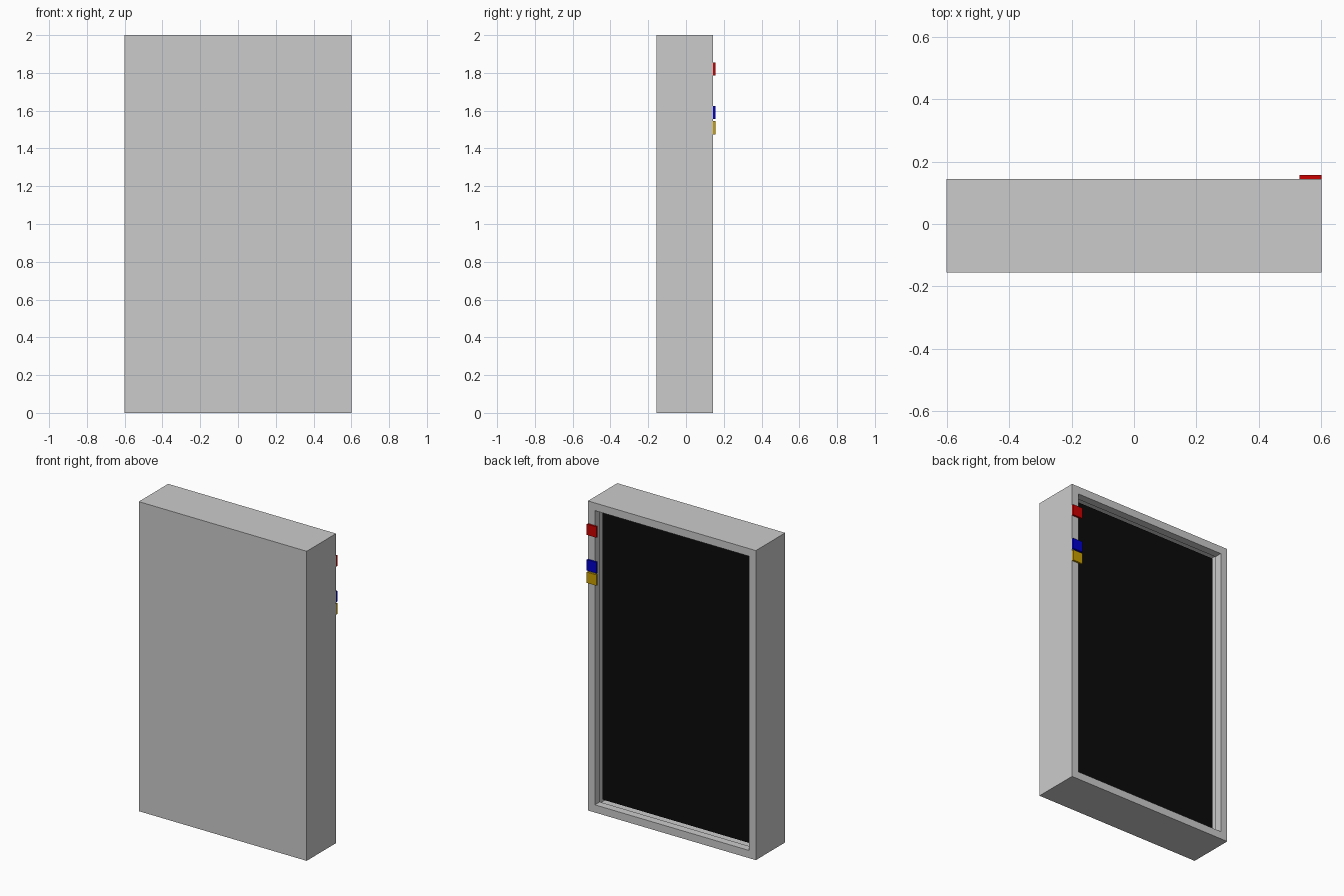
import bpy, bmesh
from mathutils import Matrix, Vector

if "Cube" in bpy.data.objects:
    bpy.data.objects.remove(bpy.data.objects["Cube"])

W, H = 1.2, 2.0
FRONT, BACK = -0.156, 0.144
BORDER, RECESS = 0.07, 0.05


def material(name, rgb):
    m = bpy.data.materials.new(name)
    m.diffuse_color = (*rgb, 1)
    m.use_nodes = True
    m.node_tree.nodes["Principled BSDF"].inputs["Base Color"].default_value = m.diffuse_color
    return m


def finish(bm, name, mat=None):
    mesh = bpy.data.meshes.new(name)
    bm.to_mesh(mesh)
    bm.free()
    if mat:
        mesh.materials.append(mat)
    ob = bpy.data.objects.new(name, mesh)
    bpy.context.collection.objects.link(ob)
    return ob


def box(lo, hi):
    lo, hi = Vector(lo), Vector(hi)
    bm = bmesh.new()
    bmesh.ops.create_cube(bm, size=1, matrix=Matrix.Translation((lo + hi) / 2)
                          @ Matrix.Diagonal((*(hi - lo), 1)))
    return bm


# Casing: a box whose back face is inset and sunk, left open for the screen
bm = box((-W / 2, FRONT, 0), (W / 2, BACK, H))
bm.normal_update()
face = max(bm.faces, key=lambda f: f.normal.y)
bmesh.ops.inset_region(bm, faces=[face], thickness=BORDER)
floor = bmesh.ops.extrude_discrete_faces(bm, faces=[face])["faces"][0]
bmesh.ops.translate(bm, verts=floor.verts, vec=(0, -RECESS, 0))
bmesh.ops.delete(bm, geom=[floor], context='FACES_ONLY')
finish(bm, "casing")

# Screen: flat black panel filling the recess floor
bm = bmesh.new()
x, y = W / 2 - BORDER, BACK - RECESS
bm.faces.new([bm.verts.new(p) for p in
              ((-x, y, BORDER), (-x, y, H - BORDER), (x, y, H - BORDER), (x, y, BORDER))])
finish(bm, "screen", material("black", (0.003, 0.003, 0.003)))

# Buttons: three coloured keys on the side border
for name, z, rgb in (("red", 1.82, (0.6, 0.0, 0.0)),
                     ("blue", 1.59, (0.0, 0.0, 0.6)),
                     ("yellow", 1.51, (0.6, 0.35, 0.0))):
    bm = box((W / 2 - 0.07, BACK, z - 0.035), (W / 2, BACK + 0.0125, z + 0.035))
    finish(bm, name + "_button", material(name, rgb))
